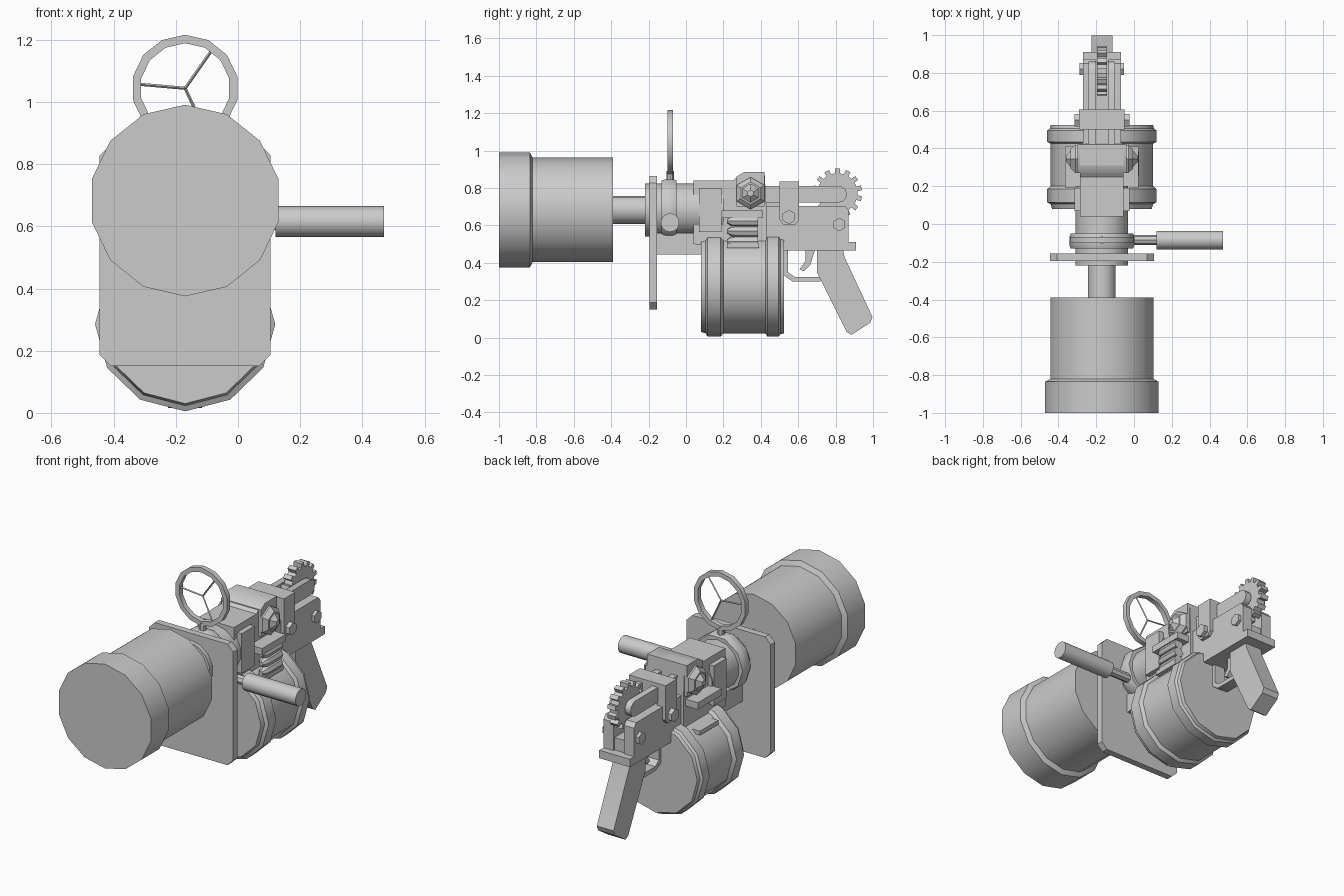
import bpy, bmesh, math
from mathutils import Vector

if "Cube" in bpy.data.objects:
    bpy.data.objects.remove(bpy.data.objects["Cube"])

CX = -0.17   # symmetry plane of the body
AX = 0.683   # height of the barrel axis
metal = bpy.data.materials.new("grey metal")
metal.diffuse_color = (0.6, 0.6, 0.6, 1)
metal.use_nodes = True
metal.node_tree.nodes["Principled BSDF"].inputs["Base Color"].default_value = metal.diffuse_color


def finish(name, bm):
    bmesh.ops.recalc_face_normals(bm, faces=bm.faces)
    me = bpy.data.meshes.new(name)
    bm.to_mesh(me)
    bm.free()
    me.materials.append(metal)
    ob = bpy.data.objects.new(name, me)
    bpy.context.collection.objects.link(ob)
    return ob


def lathe(name, profile, sides, start, axis='Y', phase=0.0, sx=1.0, closed=False):
    """Spin (distance, radius) pairs about an axis through start."""
    bm = bmesh.new()
    rings = []
    for t, r in profile:
        ring = []
        for i in range(sides):
            a = phase + 2 * math.pi * i / sides
            u, v = r * math.sin(a), r * math.cos(a)
            p = Vector((u * sx, t, v)) if axis == 'Y' else (
                Vector((t, u, v)) if axis == 'X' else Vector((u, v, t)))
            ring.append(bm.verts.new(p + Vector(start)))
        rings.append(ring)
    pairs = list(zip(rings, rings[1:]))
    if closed:
        pairs.append((rings[-1], rings[0]))
    else:
        bm.faces.new(rings[0])
        bm.faces.new(rings[-1])
    for a, b in pairs:
        for i in range(sides):
            j = (i + 1) % sides
            bm.faces.new((a[i], a[j], b[j], b[i]))
    return finish(name, bm)


def prism(name, pts, lo, hi, plane='YZ'):
    """Extrude a flat outline across x (YZ) or y (XZ)."""
    bm = bmesh.new()
    put = (lambda p, d: (d, p[0], p[1])) if plane == 'YZ' else (lambda p, d: (p[0], d, p[1]))
    a = [bm.verts.new(put(p, lo)) for p in pts]
    b = [bm.verts.new(put(p, hi)) for p in pts]
    bm.faces.new(a)
    bm.faces.new(b)
    for i in range(len(pts)):
        j = (i + 1) % len(pts)
        bm.faces.new((a[i], a[j], b[j], b[i]))
    return finish(name, bm)


def box(name, x0, x1, y0, y1, z0, z1):
    return prism(name, [(y0, z0), (y1, z0), (y1, z1), (y0, z1)], x0, x1)


def rod(name, a, b, r, sides=6):
    a, b = Vector(a), Vector(b)
    ob = lathe(name, [(0, r), ((b - a).length, r)], sides, (0, 0, 0), 'Z')
    ob.rotation_euler = (b - a).to_track_quat('Z', 'Y').to_euler()
    ob.location = a
    return ob


def both(x0, x1):
    """Spans at matching offsets on the right and left of the body."""
    return (("right", CX + x0, CX + x1), ("left", CX - x1, CX - x0))


# Big muzzle, neck and receiver tube
lathe("muzzle", [(-1, .308), (-.835, .308), (-.82, .28), (-.39, .28)], 14, (CX, 0, AX))
lathe("neck_tube", [(-.4, .075), (-.2, .075)], 14, (CX, 0, AX))
lathe("receiver_tube", [(-.22, .142), (.2, .142)], 14, (CX, 0, AX))

# Shield plate with clipped corners
w, c = .275, .037
prism("shield_plate", [(CX - w + c, .15), (CX + w - c, .15), (CX + w, .15 + c), (CX + w, .865 - c),
                       (CX + w - c, .865), (CX - w + c, .865), (CX - w, .865 - c), (CX - w, .15 + c)],
      -.195, -.155, 'XZ')

# Clamp band, side handle and ring sight
lathe("clamp_band", [(-.13, .165), (-.11, .172), (-.07, .172), (-.05, .165)], 10, (CX, 0, AX), phase=math.pi / 10)
rod("handle_stem", (-.05, -.085, .615), (.13, -.085, .615), .027, 8)
lathe("side_handle", [(.12, .05), (.47, .05)], 14, (0, -.085, .615), 'X')
rod("sight_post", (CX, -.085, .82), (CX, -.085, .89), .02, 8)
lathe("sight_ring", [(-.1, .172), (-.07, .172), (-.07, .145), (-.1, .145)], 14, (CX, 0, 1.044), closed=True)
for deg in (35, 155, 275):
    a = math.radians(deg)
    rod("sight_spoke", (CX, -.085, 1.044),
        (CX + .15 * math.sin(a), -.085, 1.044 + .15 * math.cos(a)), .005, 4)

# Main housing
box("lower_block", CX - .09, CX + .09, -.155, .08, .445, .56)
prism("housing", [(.04, .50), (.43, .47), (.43, .70), (.42, .885), (.31, .885), (.25, .84), (.04, .84)],
      CX - .115, CX + .115)
prism("housing_hood", [(.27, .70), (.42, .70), (.42, .885), (.31, .885), (.27, .86)], CX - .13, CX + .13)
for side, x0, x1 in both(.10, .145):
    box(side + "_cheek", x0, x1, .07, .19, .565, .80)
for side, x0, x1 in both(.10, .195):
    box(side + "_upper_rail", x0, x1, .19, .41, .64, .68)
    box(side + "_lower_rail", x0, x1, .22, .39, .48, .505)
for i in range(3):
    lathe("shell", [(.22, .012), (.24, .026), (.26, .031), (.385, .031)], 8, (-.005, 0, .515 + i * .054))

# Hexagonal cap bolts and small bolts
for s in (1, -1):
    lathe("cap_bolt", [(s * .10, .086), (s * .14, .086), (s * .165, .06), (s * .165, .05), (s * .19, .018)],
          6, (CX, .345, .772), 'X')
    lathe("band_bolt", [(s * .09, .038), (s * .145, .038)], 6, (CX, .55, .645), 'X')
    lathe("rear_bolt", [(s * .09, .036), (s * .118, .036)], 6, (CX, .82, .605), 'X')

# Drum magazine with raised rims
lathe("drum_magazine", [(.08, .255), (.105, .262), (.115, .28), (.185, .28), (.2, .262), (.425, .262),
                        (.435, .28), (.495, .28), (.505, .267), (.525, .262)],
      12, (CX, 0, .285), sx=1.035)

# Rear frame: forked plates around a solid core
box("rear_core", CX - .09, CX + .09, .40, .86, .465, .585)
for side, x0, x1 in both(.035, .10):
    prism(side + "_frame_plate", [(.40, .465), (.87, .465), (.87, .68), (.85, .705), (.40, .705)], x0, x1)
for side, x0, x1 in both(.032, .07):
    end = [(.815 + .045 * math.sin(math.radians(d)), .767 + .045 * math.cos(math.radians(d)))
           for d in range(0, 181, 30)]
    prism(side + "_top_bar", [(.40, .722), (.40, .812)] + end, x0, x1)
for side, x0, x1 in both(.065, .12):
    prism(side + "_band", [(.50, .63), (.52, .605), (.585, .605), (.605, .63), (.605, .835), (.50, .835)], x0, x1)
box("band_bridge", CX - .1, CX + .1, .50, .605, .74, .835)
box("frame_bridge", CX - .05, CX + .05, .40, .60, .56, .75)
box("rear_step", CX - .10, CX + .10, .72, .91, .465, .512)

# Toothed wheel
teeth = 14
outline = []
for i in range(teeth):
    for f, r in ((-.27, .107), (-.22, .132), (.22, .132), (.27, .107)):
        a = 2 * math.pi * (i + f) / teeth
        outline.append((.81 + r * math.sin(a), .772 + r * math.cos(a)))
prism("toothed_wheel", outline, CX - .026, CX + .026)

# Grip, trigger and guard
grip = [(.70, .47), (.84, .47), (.848, .43), (.997, .11), (.985, .08), (.885, .015), (.86, .03), (.70, .35)]
prism("grip", grip, CX - .055, CX + .055)
prism("trigger", [(.64, .47), (.69, .47), (.665, .39), (.63, .355), (.607, .365), (.64, .41)], CX - .02, CX + .02)
prism("trigger_guard", [(.52, .47), (.52, .335), (.57, .3), (.72, .3), (.72, .325), (.58, .325),
                        (.545, .35), (.545, .47)], CX - .035, CX + .035)

# Smooth the round parts, keep real edges sharp
for ob in bpy.context.scene.objects:
    ob.select_set(True)
    bpy.context.view_layer.objects.active = ob
bpy.ops.object.shade_smooth_by_angle(angle=math.radians(35))
